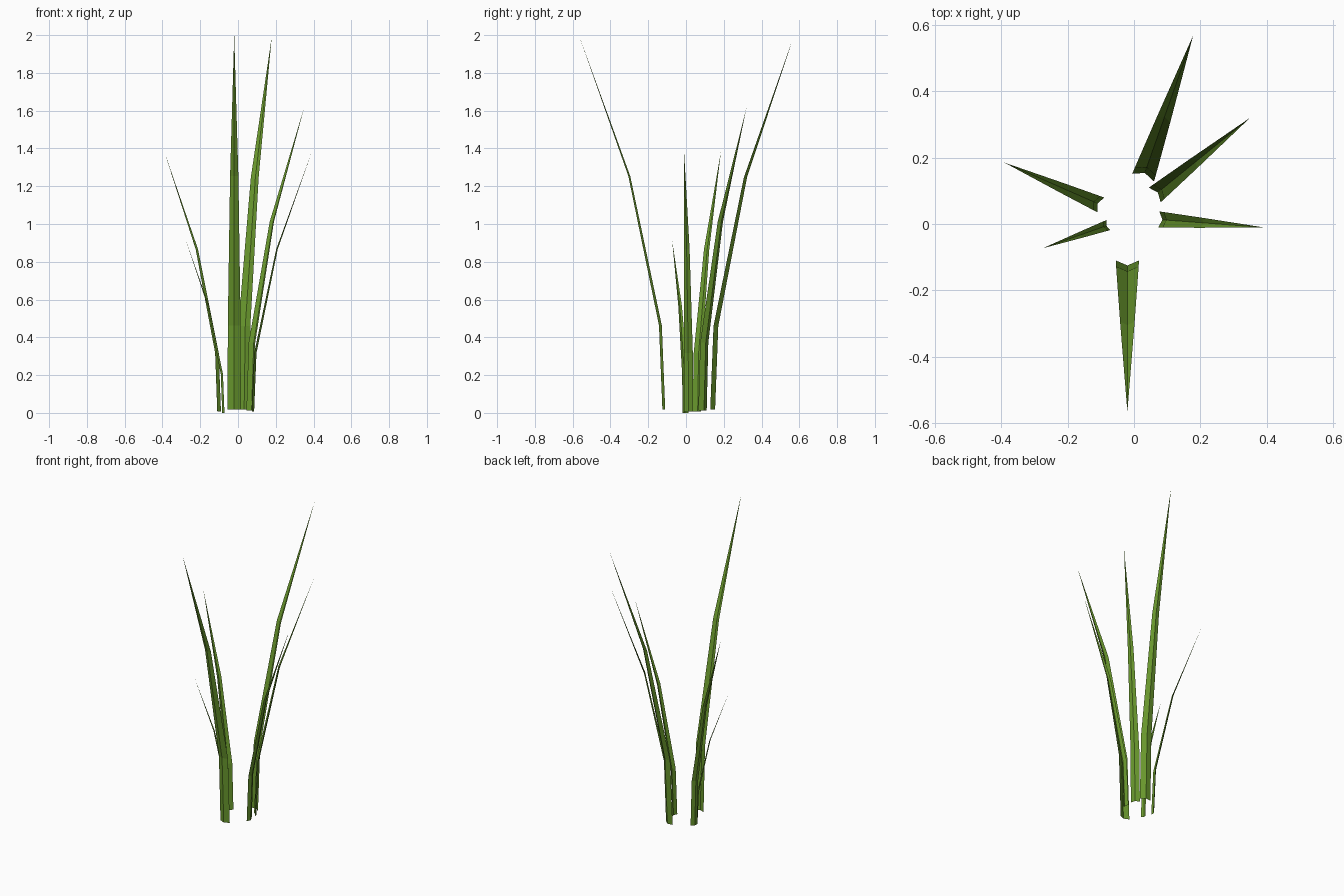
import bpy, bmesh, math
from mathutils import Matrix, Vector

if "Cube" in bpy.data.objects:
    bpy.data.objects.remove(bpy.data.objects["Cube"])

green = bpy.data.materials.new("leaf_green")
green.diffuse_color = (0.14, 0.31, 0.026, 1)
green.use_nodes = True
green.node_tree.nodes["Principled BSDF"].inputs["Base Color"].default_value = green.diffuse_color

# Leaf rows for a full-size blade: outward reach, height, half width, fold depth
ROWS = [(0.0, 0.0, 0.035, 0.015),
        (0.018, 0.445, 0.034, 0.015),
        (0.185, 1.235, 0.022, 0.010)]
TIP = (0.457, 1.982)


def blade(name, x, y, heading, size):
    """Folded grass blade: a V-section sheet bending outward to a point."""
    bm = bmesh.new()
    rows = []
    for reach, z, half, fold in ROWS:
        rows.append([bm.verts.new((reach, half, z)),
                     bm.verts.new((reach + fold, 0, z)),
                     bm.verts.new((reach, -half, z))])
    tip = bm.verts.new((TIP[0], 0, TIP[1]))
    for low, high in zip(rows, rows[1:]):
        for i in (0, 1):
            bm.faces.new((low[i], low[i + 1], high[i + 1], high[i]))
    for i in (0, 1):
        bm.faces.new((rows[-1][i], rows[-1][i + 1], tip))
    lift = 0.033 * (size - 0.46)
    bm.transform(Matrix.Translation(Vector((x, y, lift)))
                 @ Matrix.Rotation(math.radians(heading), 4, 'Z')
                 @ Matrix.Scale(size, 4))
    mesh = bpy.data.meshes.new(name)
    bm.to_mesh(mesh)
    bm.free()
    mesh.materials.append(green)
    bpy.context.collection.objects.link(bpy.data.objects.new(name, mesh))


# Tuft of six blades around an open middle
blade("front_tall_blade", -0.02, -0.11, -90, 1.0)
blade("back_tall_blade", 0.0275, 0.14, 70.6, 0.995)
blade("back_right_blade", 0.0625, 0.0875, 39, 0.81)
blade("right_blade", 0.075, 0.0135, -4.3, 0.695)
blade("back_left_blade", -0.10, 0.0575, 156.3, 0.695)
blade("left_small_blade", -0.077, -0.003, 199.5, 0.46)
